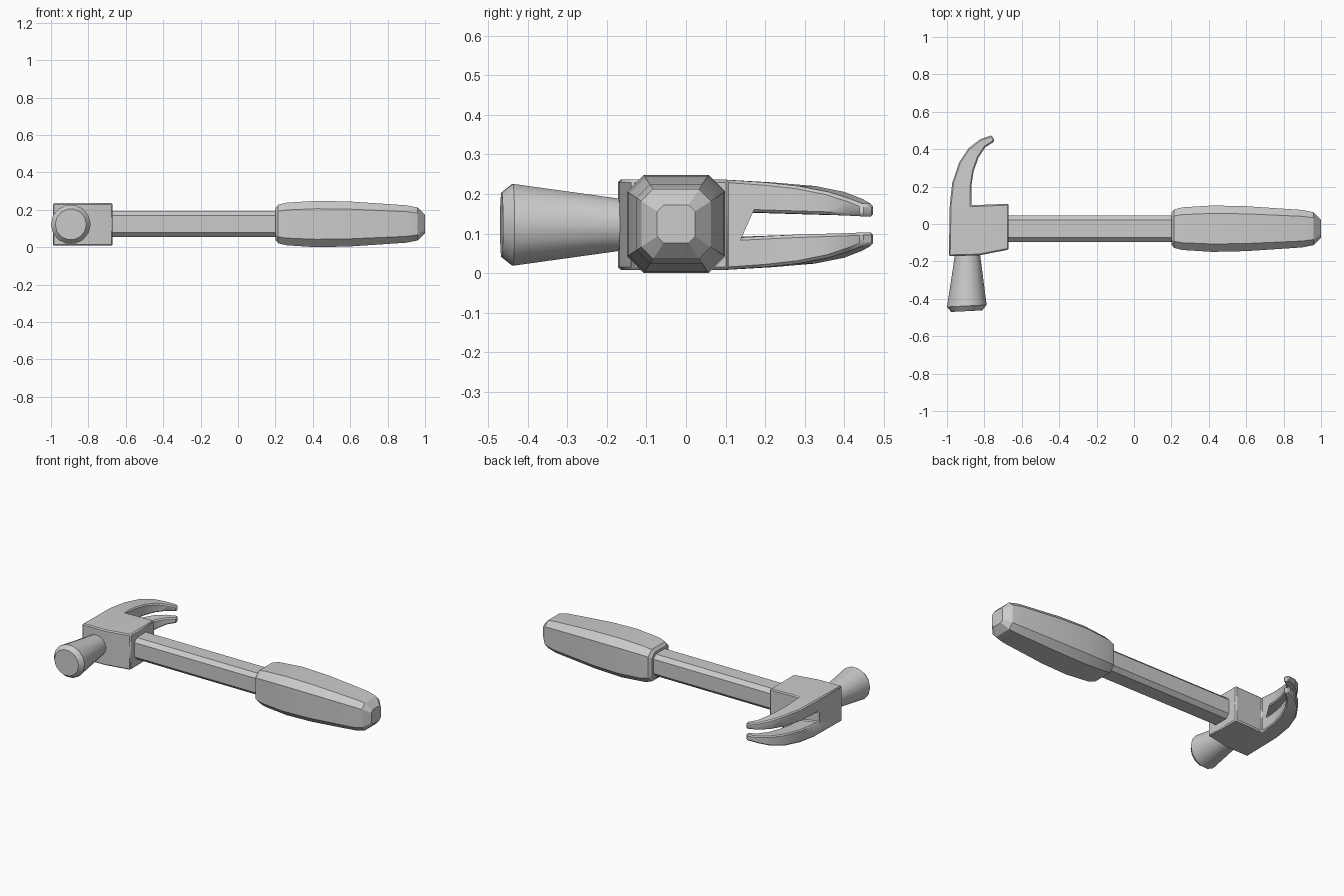
import bpy, bmesh, math
from mathutils import Vector

if "Cube" in bpy.data.objects:
    bpy.data.objects.remove(bpy.data.objects["Cube"])

CY, CZ = -0.025, 0.124   # handle axis


def finish(bm, name, smooth=None, bevel=0):
    bmesh.ops.recalc_face_normals(bm, faces=bm.faces)
    me = bpy.data.meshes.new(name)
    bm.to_mesh(me)
    bm.free()
    ob = bpy.data.objects.new(name, me)
    bpy.context.collection.objects.link(ob)
    if smooth:
        bpy.ops.object.select_all(action='DESELECT')
        ob.select_set(True)
        bpy.context.view_layer.objects.active = ob
        bpy.ops.object.shade_smooth_by_angle(angle=math.radians(smooth))
    return ob


def loft(name, rings, smooth=None):
    bm = bmesh.new()
    loops = [[bm.verts.new(p) for p in r] for r in rings]
    n = len(loops[0])
    for a, b in zip(loops, loops[1:]):
        for i in range(n):
            bm.faces.new((a[i], a[(i + 1) % n], b[(i + 1) % n], b[i]))
    bm.faces.new(loops[0])
    bm.faces.new(loops[-1])
    return finish(bm, name, smooth)


def octagon(x, h, f=0.66):
    k = h * f
    pts = [(h, -k), (h, k), (k, h), (-k, h), (-h, k), (-h, -k), (-k, -h), (k, -h)]
    return [(x, CY + y, CZ + z) for y, z in pts]


# shaft and grip
loft("shaft", [octagon(-0.72, 0.07), octagon(0.3, 0.07)])
loft("grip", [octagon(x, h) for x, h in [
    (0.2, 0.085), (0.215, 0.103), (0.26, 0.114), (0.42, 0.124), (0.6, 0.12),
    (0.9, 0.1), (0.96, 0.088), (1.0, 0.048)]], 15)

# striking face: flared neck with a slightly tilted end
poll = []
for cx, y, r, tilt in [(-0.89, -0.12, 0.064, 0), (-0.89, -0.17, 0.068, 0),
                       (-0.894, -0.438, 0.106, 0.05), (-0.894, -0.466, 0.083, 0.05)]:
    ring = []
    for i in range(14):
        a = math.tau * i / 14
        dx = r * math.cos(a)
        ring.append((cx + dx, y + tilt * dx, 0.122 + r * math.sin(a)))
    poll.append(ring)
loft("striking_face", poll, 35)

# head: block outline continued by claw sections (outer point, inner point, half height)
HZ = 0.122
claw = [((-0.985, 0.10), (-0.87, 0.10), 0.114),
        ((-0.972, 0.22), (-0.87, 0.20), 0.107),
        ((-0.935, 0.33), (-0.858, 0.28), 0.098),
        ((-0.885, 0.405), (-0.832, 0.355), 0.083),
        ((-0.825, 0.452), (-0.795, 0.41), 0.065),
        ((-0.76, 0.475), (-0.745, 0.442), 0.052)]
bm = bmesh.new()
half = bm.verts.layers.float.new("half")


def vert(p, h):
    v = bm.verts.new((p[0], p[1], HZ - h))
    v[half] = h
    return v


pairs = [(vert(o, h), vert(i, h)) for o, i, h in claw]
A, B, C, D = [vert(p, 0.114) for p in
              [(-0.99, -0.172), (-0.83, -0.168), (-0.67, -0.137), (-0.67, 0.108)]]
F, E = pairs[0]
bm.faces.new((A, B, E, F))
bm.faces.new((B, C, D, E))
for (o1, i1), (o2, i2) in zip(pairs, pairs[1:]):
    bm.faces.new((o1, i1, i2, o2))
res = bmesh.ops.extrude_face_region(bm, geom=bm.faces[:], use_keep_orig=True)
for v in res["geom"]:
    if isinstance(v, bmesh.types.BMVert):
        v.co.z = HZ + v[half]
head = finish(bm, "claw_head", 30)

# slot cutter that separates the two claws
slot = []
for x in (-1.1, -0.6):
    y0 = 0.1 + 0.35 * (x + 0.87)
    slot.append([(x, y0, HZ - 0.034), (x, 0.55, HZ - 0.016),
                 (x, 0.55, HZ + 0.016), (x, y0, HZ + 0.034)])
cutter = loft("slot_cutter", slot)
cutter.hide_render = True
cutter.hide_set(True)
m = head.modifiers.new("slot", 'BOOLEAN')
m.operation, m.object, m.solver = 'DIFFERENCE', cutter, 'EXACT'
b = head.modifiers.new("bevel", 'BEVEL')
b.width, b.segments, b.limit_method = 0.007, 1, 'ANGLE'
b.angle_limit = math.radians(40)
